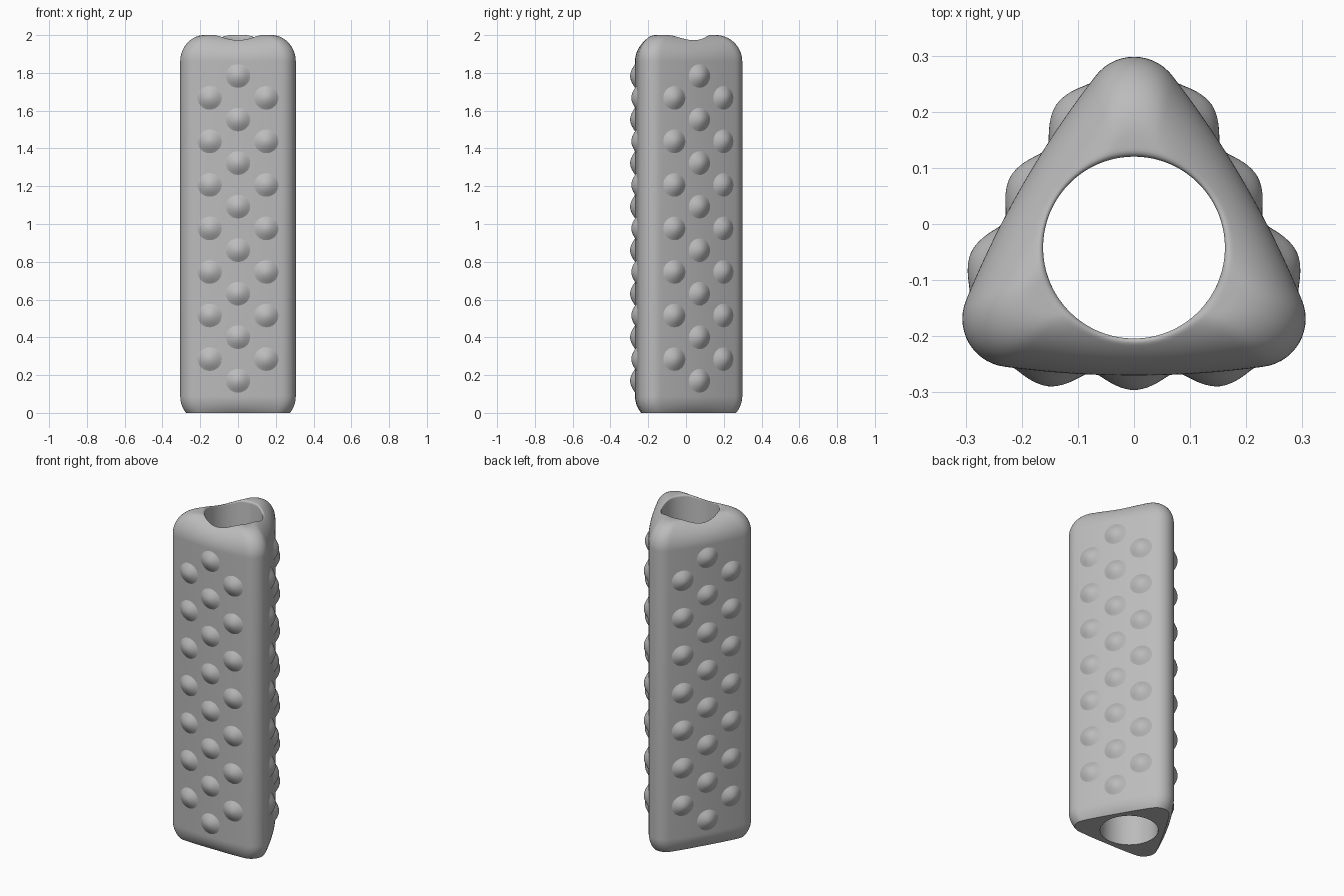
import bpy, bmesh, math
from mathutils import Matrix, Vector

cube = bpy.data.objects.get("Cube")
if cube:
    bpy.data.objects.remove(cube, do_unlink=True)

HEIGHT, CENTRE_Y = 2.0, -0.042
HOLE, SIDE = 0.162, 0.228            # hole radius, distance to side middle
CORNER, REACH = 0.086, 0.254         # corner radius, distance to its centre
FILLET, RIM, FOOT = 0.14, 0.012, 0.09
SEGMENTS = 192

# Radius of the gently bowed sides, tangent to the corner arcs
cx, k = REACH * math.cos(math.pi / 6), REACH / 2 - SIDE
BOW = (CORNER**2 - cx**2 - k**2) / (2 * (k + CORNER))
bow_centre, corner_centre = Vector((SIDE - BOW, 0)), Vector((REACH / 2, cx))
joint = bow_centre + BOW * (corner_centre - bow_centre).normalized()
joint_angle = math.atan2(joint.y, joint.x)


def outline(angle):
    """Distance from the axis to the rounded triangle at an angle."""
    third = 2 * math.pi / 3
    a = abs((angle + math.pi / 2 + third / 2) % third - third / 2)
    c, r = (bow_centre, BOW) if a < joint_angle else (corner_centre, CORNER)
    along = c.dot(Vector((math.cos(a), math.sin(a))))
    return along + math.sqrt(along**2 - c.length_squared + r * r)


def arc_drop(radius, inset):
    gap = max(radius - inset, 0)
    return radius - math.sqrt(max(radius**2 - gap**2, 0))


def section(angle):
    """Closed wall section as (radius, height) pairs."""
    outer = outline(angle)
    wall = outer - HOLE
    pts = [(HOLE, 0)]
    for i in range(9):
        z = FOOT * i / 8
        pts.append((outer - arc_drop(FILLET, FILLET - (FOOT - z)), z))
    for i in range(25):
        t = wall * (1 - math.cos(math.pi * i / 24)) / 2
        z = HEIGHT - arc_drop(FILLET, t) - arc_drop(RIM, wall - t)
        pts.append((outer - t, z))
    return pts


def finish(bm, name, material):
    bmesh.ops.recalc_face_normals(bm, faces=bm.faces)
    mesh = bpy.data.meshes.new(name)
    bm.to_mesh(mesh)
    bm.free()
    mesh.materials.append(material)
    obj = bpy.data.objects.new(name, mesh)
    bpy.context.collection.objects.link(obj)
    bpy.ops.object.select_all(action="DESELECT")
    obj.select_set(True)
    bpy.context.view_layer.objects.active = obj
    bpy.ops.object.shade_smooth_by_angle(angle=math.radians(40))
    return obj


grey = bpy.data.materials.new("plain grey")
grey.use_nodes = True
grey.diffuse_color = (0.5, 0.5, 0.5, 1)
grey.node_tree.nodes["Principled BSDF"].inputs["Base Color"].default_value = grey.diffuse_color

# Hollow triangular sleeve
bm = bmesh.new()
columns = []
for s in range(SEGMENTS):
    a = 2 * math.pi * s / SEGMENTS
    columns.append([bm.verts.new((r * math.cos(a), r * math.sin(a) + CENTRE_Y, z))
                    for r, z in section(a)])
for s, col in enumerate(columns):
    nxt = columns[(s + 1) % SEGMENTS]
    for i in range(len(col)):
        j = (i + 1) % len(col)
        bm.faces.new((col[i], nxt[i], nxt[j], col[j]))
finish(bm, "sleeve", grey)


# Grip bumps: soft domes in three staggered columns on each side
def add_dome(bm, matrix, radius=0.066, height=0.026, rings=8, sides=28):
    tip = bm.verts.new(matrix @ Vector((0, 0, height)))
    last = None
    for i in range(1, rings + 1):
        u = i / rings
        z = height * (1 - u * u) ** 1.2 - 0.002 * u
        ring = [bm.verts.new(matrix @ Vector((radius * u * math.cos(2 * math.pi * s / sides),
                                              radius * u * math.sin(2 * math.pi * s / sides), z)))
                for s in range(sides)]
        for s in range(sides):
            n = (s + 1) % sides
            if last:
                bm.faces.new((last[s], ring[s], ring[n], last[n]))
            else:
                bm.faces.new((tip, ring[s], ring[n]))
        last = ring


for side, name in enumerate(("front_bumps", "left_bumps", "right_bumps")):
    bm = bmesh.new()
    turn = Matrix.Translation((0, CENTRE_Y, 0)) @ Matrix.Rotation(side * 2 * math.pi / 3, 4, "Z")
    for x, count, start in ((-0.15, 7, 0.285), (0, 8, 0.17), (0.15, 7, 0.285)):
        tilt = math.asin(x / BOW)
        y = BOW - SIDE - BOW * math.cos(tilt)
        for i in range(count):
            place = (turn @ Matrix.Translation((x, y, start + 0.2305 * i))
                     @ Matrix.Rotation(tilt, 4, "Z") @ Matrix.Rotation(math.pi / 2, 4, "X"))
            add_dome(bm, place)
    finish(bm, name, grey)
